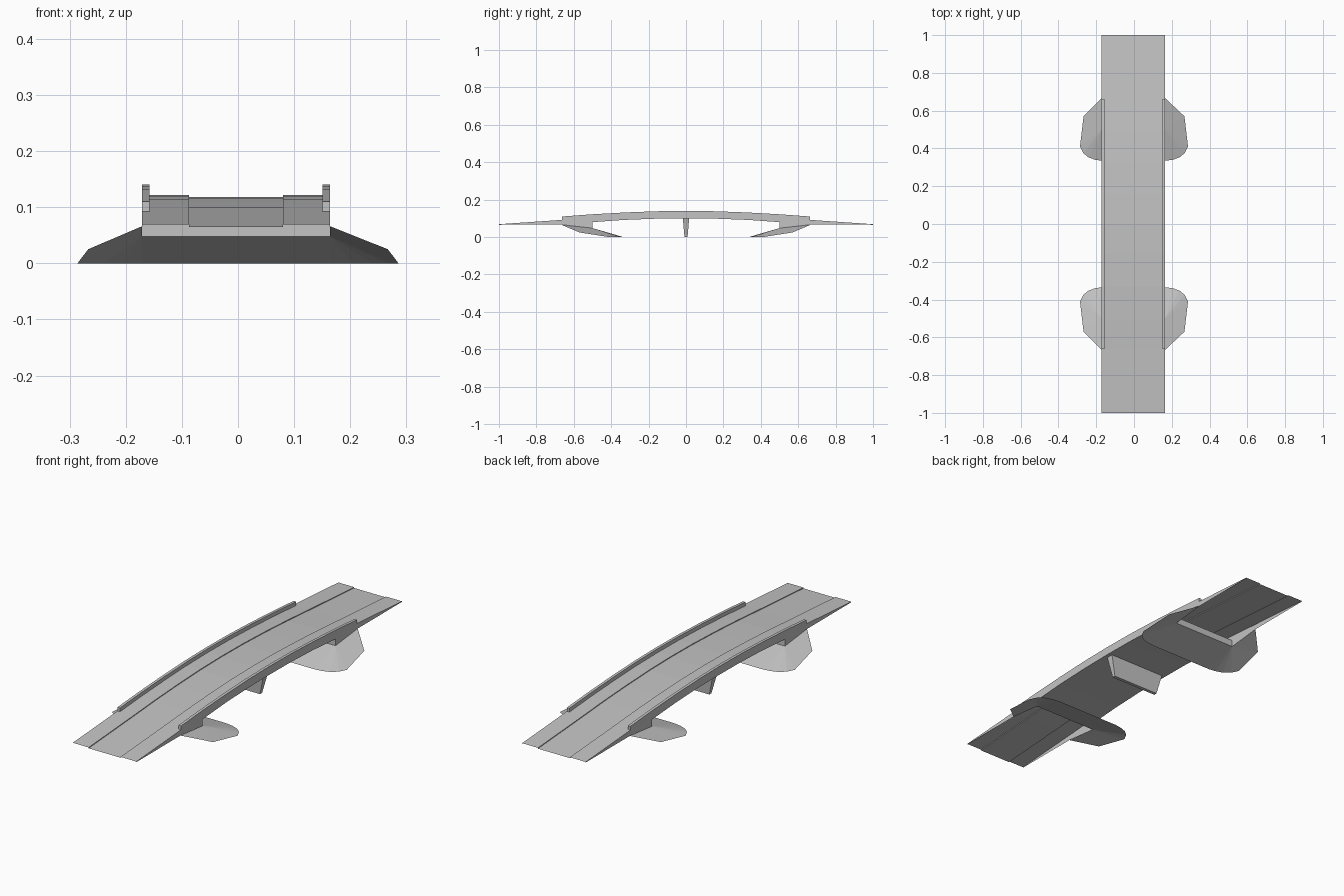
import bpy, bmesh
from mathutils import Vector

if "Cube" in bpy.data.objects:
    bpy.data.objects.remove(bpy.data.objects["Cube"])

grey = bpy.data.materials.new("concrete_grey")
grey.diffuse_color = (0.55, 0.55, 0.55, 1)
grey.use_nodes = True
grey.node_tree.nodes["Principled BSDF"].inputs["Base Color"].default_value = grey.diffuse_color

CX = -0.0035                       # the deck sits a hair off centre
HALF, RAIL, ROAD = 0.1675, 0.154, 0.084
# height of the footway along half the bridge: (distance from middle, z)
CREST = [(0, 0.122), (0.16, 0.120), (0.33, 0.1135), (0.5, 0.104), (0.663, 0.092)]
RAIL_H = 0.018
CURB = 0.004


def both_ways(half):
    return [(-y, z) for y, z in reversed(half) if y > 0] + list(half)


def loft(name, rows, facing=None):
    """Join rows of points with faces. facing: side the open sheet looks to."""
    bm = bmesh.new()
    vs = [[bm.verts.new(p) for p in row] for row in rows]
    for a, b in zip(vs, vs[1:]):
        for i in range(len(a) - 1):
            bm.faces.new((a[i], a[i + 1], b[i + 1], b[i]))
    bmesh.ops.remove_doubles(bm, verts=bm.verts, dist=1e-5)
    if facing is None:
        bmesh.ops.holes_fill(bm, edges=bm.edges, sides=0)
        bmesh.ops.recalc_face_normals(bm, faces=bm.faces)
    else:
        bm.normal_update()
        total = sum((f.normal * f.calc_area() for f in bm.faces), Vector())
        if total.dot(Vector(facing)) < 0:
            bmesh.ops.reverse_faces(bm, faces=bm.faces)
    me = bpy.data.meshes.new(name)
    bm.to_mesh(me)
    bm.free()
    me.materials.append(grey)
    ob = bpy.data.objects.new(name, me)
    bpy.context.collection.objects.link(ob)
    return ob


# road with raised footways, running down to both ends
full = both_ways(CREST + [(1.0, 0.069)])
section = [(-RAIL - 0.0135, 0), (-ROAD, 0), (-ROAD, -CURB),
           (ROAD, -CURB), (ROAD, 0), (HALF, 0)]
loft("road_deck", [[(CX + x, y, z + dz) for x, dz in section] for y, z in full], (0, 0, 1))

# underside of the span between the abutments
soffit = both_ways([(0, 0.10), (0.16, 0.0985), (0.33, 0.092), (0.5, 0.08)])
loft("span_underside", [[(CX - HALF, y, z), (CX + HALF, y, z)] for y, z in soffit], (0, 0, -1))

for s, side in ((-1, "left"), (1, "right")):
    ox, ix = CX + s * HALF, CX + s * RAIL
    # parapet
    loft(side + "_parapet",
         [[(ox, y, z), (ox, y, z + RAIL_H), (ix, y, z + RAIL_H), (ix, y, z), (ox, y, z)]
          for y, z in both_ways(CREST)])
    # side wall of the span
    loft(side + "_span_side",
         [[(ox, y, zb), (ox, y, zt)]
          for (y, zb), (_, zt) in zip(soffit, both_ways(CREST[:4]))], (s, 0, 0))
    for e, end in ((-1, "front"), (1, "back")):
        # wing wall and ramp side
        loft(f"{end}_{side}_wing_wall",
             [[(ox, e * y, zb), (ox, e * y, zt)] for y, zb, zt in
              ((0.5, 0.048, 0.104), (0.663, 0.066, 0.092), (1.0, 0.066, 0.069))], (s, 0, 0))

# embankments: cone-shaped banks either side of a straight slope
BANK = [(0.267, 0.57, 0.025), (0.286, 0.41, 0), (0.268, 0.375, 0),
        (0.24, 0.352, 0), (0.205, 0.34, 0)]
for e, end in ((-1, "front"), (1, "back")):
    left, right = CX - HALF, CX + HALF
    rim = ([(left, 0.667, 0.066)] + [(-x, y, z) for x, y, z in BANK]
           + [(left, 0.335, 0), (right, 0.335, 0)]
           + BANK[::-1] + [(right, 0.667, 0.066)])
    bm = bmesh.new()
    ring = [bm.verts.new((x, e * y, z)) for x, y, z in rim]
    hubs = [bm.verts.new((x, e * 0.5, 0.048)) for x in (left, right)]
    mid = len(rim) // 2 - 1
    for i in range(len(rim) - 1):
        if i == mid:
            bm.faces.new((hubs[0], ring[i], ring[i + 1], hubs[1]))
        else:
            bm.faces.new((hubs[0 if i < mid else 1], ring[i], ring[i + 1]))
    bm.normal_update()
    for f in bm.faces:
        if f.normal.z < 0:
            f.normal_flip()
    me = bpy.data.meshes.new(end + "_embankment")
    bm.to_mesh(me)
    bm.free()
    me.materials.append(grey)
    bpy.context.collection.objects.link(bpy.data.objects.new(end + "_embankment", me))

    # abutment wall under the end of the span
    loft(end + "_abutment_wall",
         [[(left, e * 0.5, z), (right, e * 0.5, z)] for z in (0.048, 0.08)], (0, -e, 0))

# middle pier, tapering towards the ground
loft("middle_pier",
     [[(CX + sx * hx, sy * hy, z) for sx, sy in
       ((-1, -1), (1, -1), (1, 1), (-1, 1), (-1, -1))]
      for hx, hy, z in ((0.125, 0.008, 0), (0.15, 0.017, 0.0995))])
